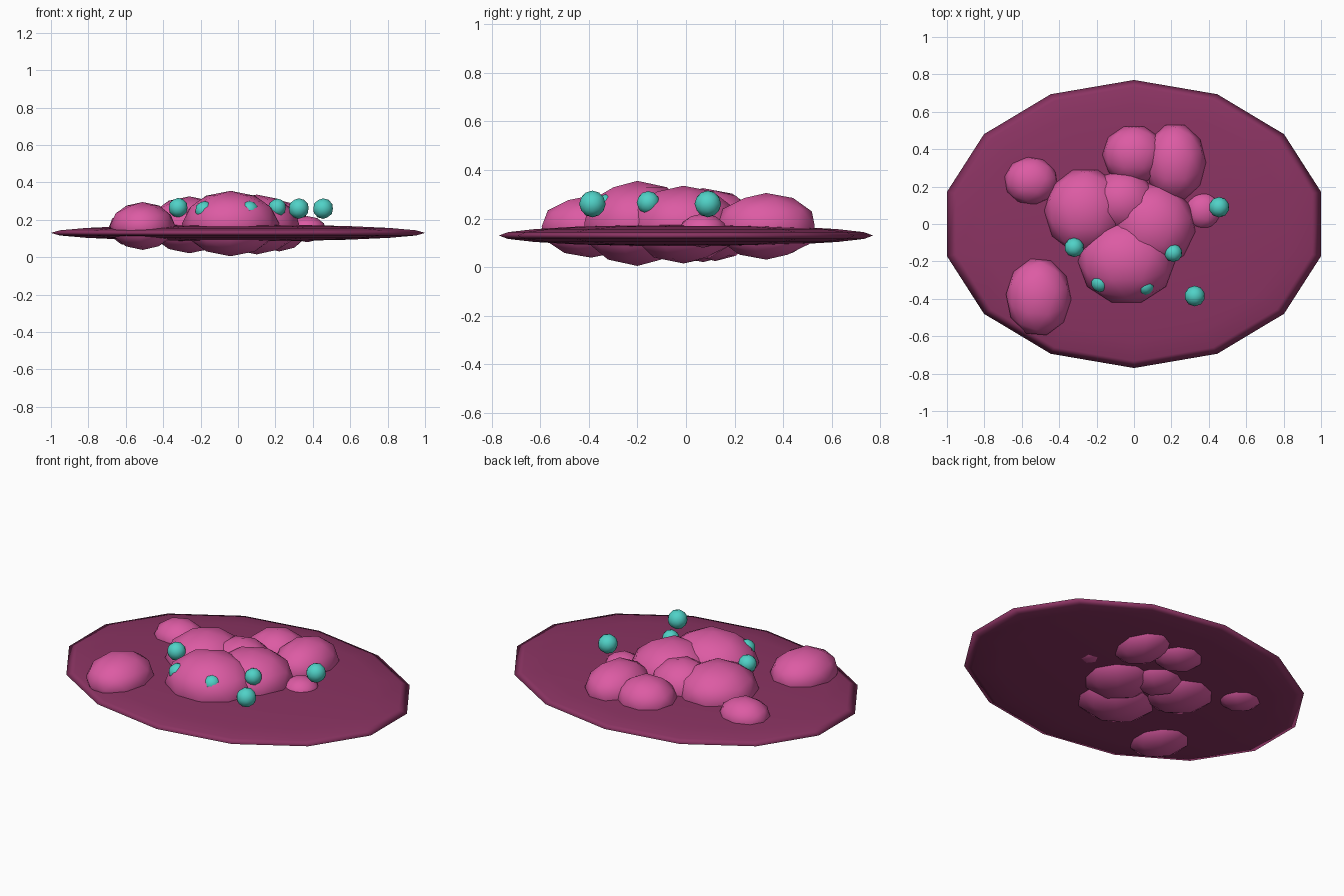
import bpy, bmesh
from math import radians
from mathutils import Matrix

cube = bpy.data.objects.get("Cube")
if cube:
    bpy.data.objects.remove(cube, do_unlink=True)


def material(name, rgb):
    mat = bpy.data.materials.new(name)
    mat.use_nodes = True
    color = (*rgb, 1.0)
    mat.diffuse_color = color
    mat.node_tree.nodes["Principled BSDF"].inputs["Base Color"].default_value = color
    return mat


plum = material("dark plum", (0.26, 0.034, 0.124))
pink = material("pink", (0.72, 0.105, 0.37))
teal = material("teal", (0.08, 0.64, 0.57))


def ellipsoid(name, center, radii, mat, turn=0, rings=None):
    """Smooth low-poly ellipsoid: ringed when rings is given, else an icosphere."""
    bm = bmesh.new()
    if rings:
        bmesh.ops.create_uvsphere(bm, u_segments=14, v_segments=rings, radius=1)
    else:
        bmesh.ops.create_icosphere(bm, subdivisions=2, radius=1)
    shape = Matrix.Diagonal((*radii, 1)) @ Matrix.Rotation(radians(turn), 4, "Z")
    bm.transform(shape)
    for face in bm.faces:
        face.smooth = True
    mesh = bpy.data.meshes.new(name)
    bm.to_mesh(mesh)
    bm.free()
    mesh.materials.append(mat)
    obj = bpy.data.objects.new(name, mesh)
    obj.location = center
    bpy.context.collection.objects.link(obj)
    return obj


# Thin oval base disc
ellipsoid("base_disc", (0, 0, 0.13), (1.026, 0.77, 0.045), plum, rings=10)

# Overlapping flattened lumps: center, radii, facet turn
lumps = {
    "front_lump": ((-0.04, -0.2, 0.18), (0.26, 0.23, 0.175), 18),
    "left_lump": ((0.1, -0.01, 0.175), (0.23, 0.23, 0.16), 10),
    "right_lump": ((-0.26, 0.07, 0.173), (0.22, 0.23, 0.152), 18),
    "middle_lump": ((-0.06, 0.12, 0.17), (0.18, 0.17, 0.145), 0),
    "back_lump": ((0, 0.37, 0.165), (0.17, 0.16, 0.125), 18),
    "back_left_lump": ((0.22, 0.33, 0.168), (0.165, 0.21, 0.137), 18),
    "small_left_lump": ((0.37, 0.07, 0.15), (0.1, 0.1, 0.07), 5),
    "small_right_lump": ((-0.55, 0.23, 0.155), (0.145, 0.13, 0.1), 8),
    "front_right_lump": ((-0.51, -0.39, 0.167), (0.175, 0.21, 0.128), 14),
}
for name, (center, radii, turn) in lumps.items():
    ellipsoid(name, center, radii, pink, turn)

# Small beads above the disc, two of them sunk into the front lump
beads = [
    (-0.32, -0.125, 0.265, 0.052),
    (0.21, -0.155, 0.265, 0.048),
    (0.325, -0.385, 0.26, 0.055),
    (0.455, 0.09, 0.26, 0.055),
    (-0.18, -0.315, 0.25, 0.05),
    (0.06, -0.33, 0.25, 0.05),
]
for i, (x, y, z, r) in enumerate(beads, 1):
    ellipsoid(f"bead_{i}", (x, y, z), (r, r, r), teal)
